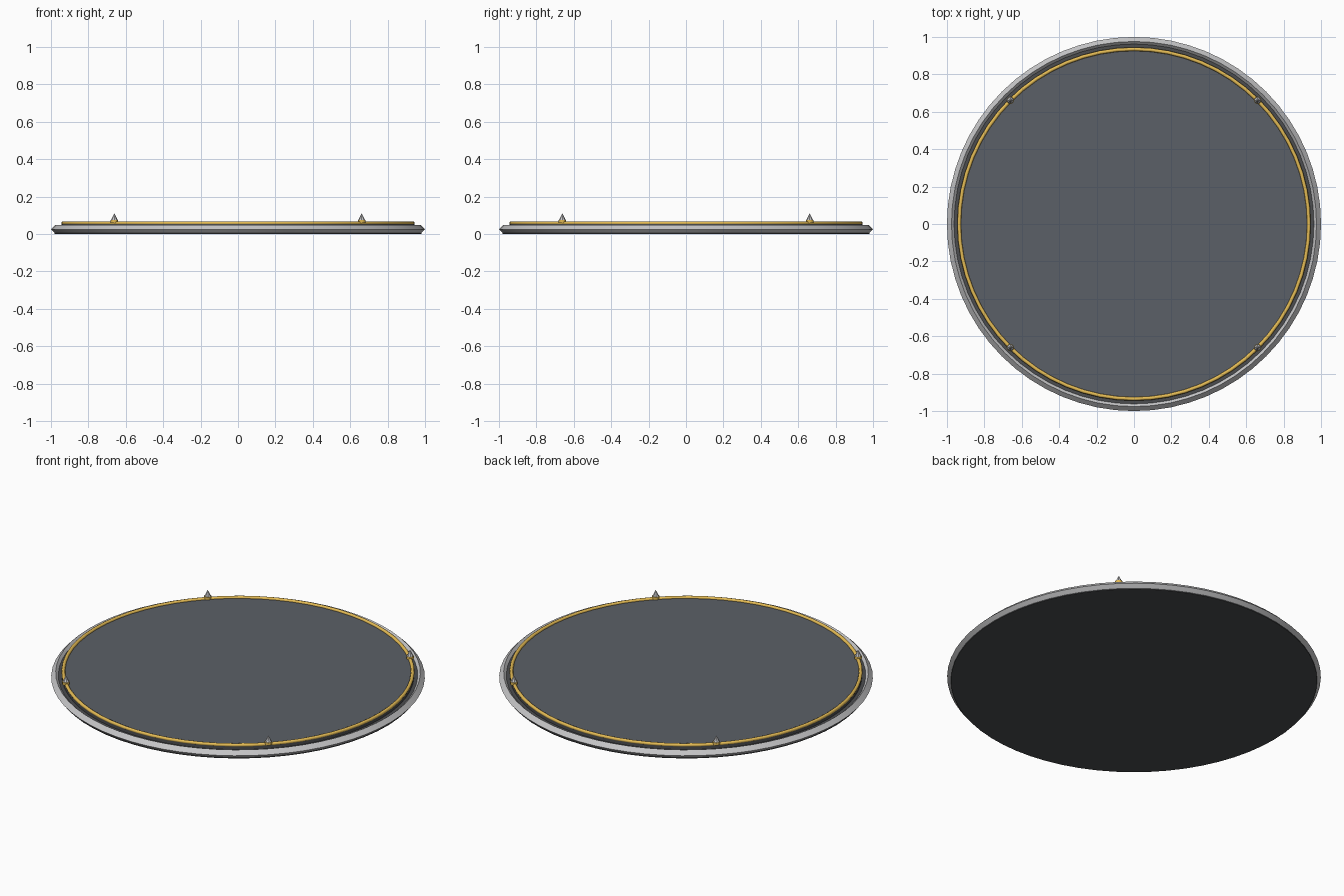
import bpy, math

if "Cube" in bpy.data.objects:
    bpy.data.objects.remove(bpy.data.objects["Cube"])

def mat(name, c):
    m = bpy.data.materials.new(name)
    m.diffuse_color = (*c, 1)
    m.use_nodes = True
    m.node_tree.nodes["Principled BSDF"].inputs["Base Color"].default_value = m.diffuse_color
    return m

STEEL = mat("steel", (0.56, 0.56, 0.57))
SLATE = mat("slate", (0.105, 0.117, 0.135))
DARK = mat("dark_base", (0.072, 0.075, 0.08))
GOLD = mat("gold", (0.78, 0.50, 0.09))

def finish(name, m, smooth=30):
    o = bpy.context.object
    o.name = name
    o.data.materials.append(m)
    if smooth:
        bpy.ops.object.shade_smooth_by_angle(angle=math.radians(smooth))
    return o

def disc(name, r, z0, z1, m):
    bpy.ops.mesh.primitive_cylinder_add(vertices=64, radius=r, depth=z1 - z0, location=(0, 0, (z0 + z1) / 2))
    return finish(name, m)

def ring(name, r, t, z, m, sides, smooth=30):
    bpy.ops.mesh.primitive_torus_add(major_segments=64, minor_segments=sides, major_radius=r, minor_radius=t, location=(0, 0, z))
    return finish(name, m, smooth)

# Body: dark underside and slate top plate
disc("base_disc", 0.98, 0.0, 0.035, DARK)
disc("step_disc", 0.943, 0.035, 0.053, DARK)
disc("top_plate", 0.93, 0.053, 0.056, SLATE)

# Bevelled rim and gold trim
ring("rim", 0.976, 0.024, 0.025, STEEL, 4)
ring("gold_trim", 0.935, 0.01, 0.058, GOLD, 8, 60)

# Four small studs with gold collars on the diagonals
for i in range(4):
    a = math.pi / 4 + i * math.pi / 2
    x, y = 0.935 * math.cos(a), 0.935 * math.sin(a)
    bpy.ops.mesh.primitive_cylinder_add(vertices=12, radius=0.02, depth=0.016, location=(x, y, 0.066))
    finish("stud_collar_%d" % i, GOLD)
    bpy.ops.mesh.primitive_cone_add(vertices=8, radius1=0.018, radius2=0, depth=0.036, location=(x, y, 0.092))
    finish("stud_%d" % i, STEEL, 0)
